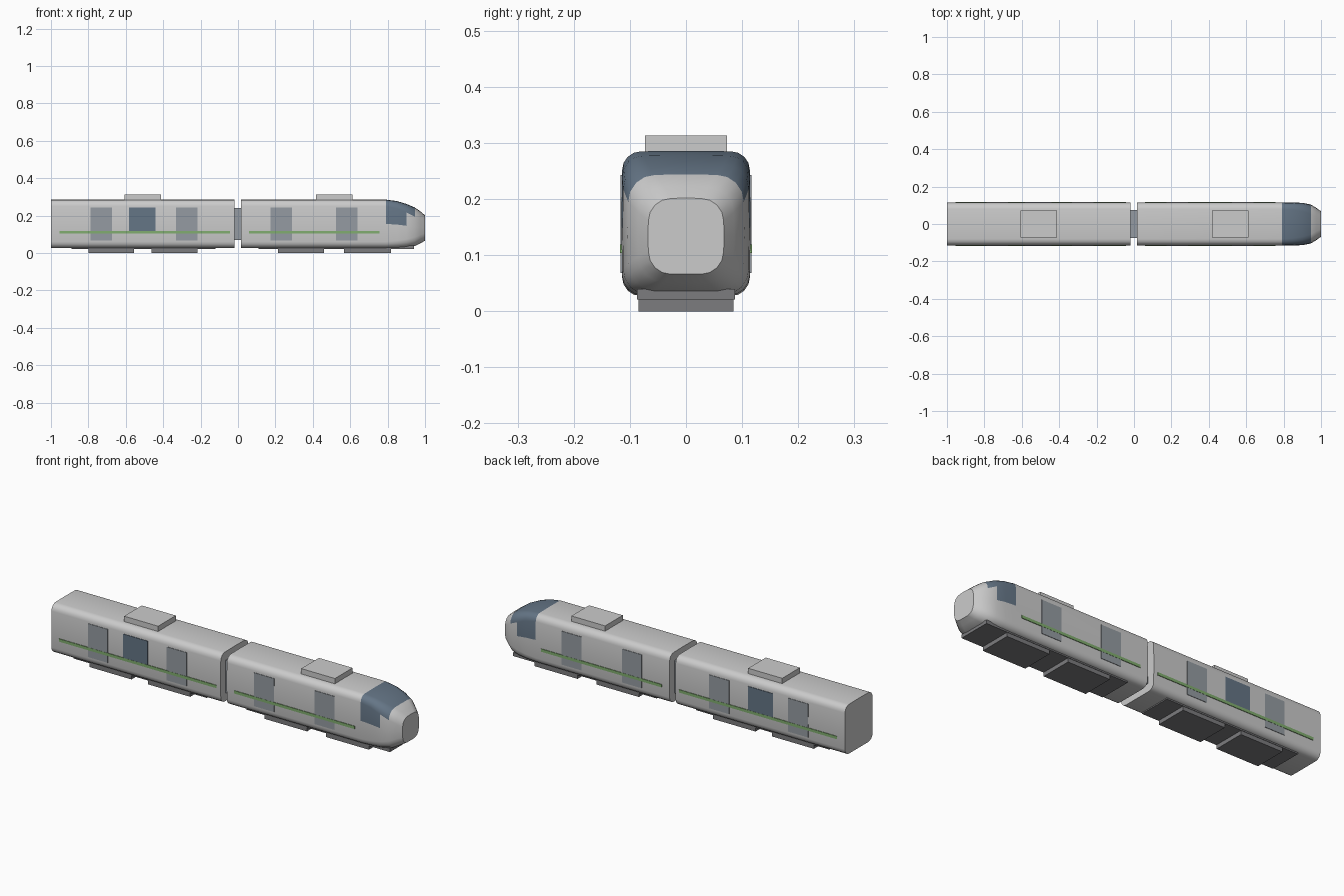
import bpy, bmesh, math

if "Cube" in bpy.data.objects:
    bpy.data.objects.remove(bpy.data.objects["Cube"])


def material(name, rgb):
    m = bpy.data.materials.new(name)
    m.diffuse_color = (*rgb, 1)
    m.use_nodes = True
    m.node_tree.nodes["Principled BSDF"].inputs["Base Color"].default_value = m.diffuse_color
    return m


SHELL = material("shell_grey", (0.62, 0.62, 0.61))
GLASS = material("dark_glass", (0.13, 0.18, 0.24))
DOOR = material("door_grey", (0.30, 0.33, 0.36))
GREEN = material("stripe_green", (0.22, 0.42, 0.16))
UNDER = material("underframe_grey", (0.20, 0.20, 0.21))


def add_object(name, bm, mats):
    bmesh.ops.recalc_face_normals(bm, faces=bm.faces)
    me = bpy.data.meshes.new(name)
    bm.to_mesh(me)
    bm.free()
    for m in mats:
        me.materials.append(m)
    ob = bpy.data.objects.new(name, me)
    bpy.context.collection.objects.link(ob)
    return ob


def box(name, x, y, z, mat):
    """Box from (min, max) ranges on each axis."""
    bm = bmesh.new()
    bmesh.ops.create_cube(bm, size=1)
    for v in bm.verts:
        v.co = [(lo + hi) / 2 + c * (hi - lo) for c, (lo, hi) in zip(v.co, (x, y, z))]
    return add_object(name, bm, [mat])


def section(hw, z0, z1, r, steps=4):
    """Rounded rectangle with a slight bulge at the side middles."""
    zm = (z0 + z1) / 2
    corners = [(hw - r, z1 - r, 0), (-hw + r, z1 - r, 90),
               (-hw + r, z0 + r, 180), (hw - r, z0 + r, 270)]
    pts = [(hw + 0.001, zm)]
    for i, (cy, cz, a0) in enumerate(corners):
        for s in range(steps + 1):
            a = math.radians(a0 + 90 * s / steps)
            pts.append((cy + r * math.cos(a), cz + r * math.sin(a)))
        if i == 0:
            pts.append((0, z1 + 0.001))
        elif i == 1:
            pts.append((-hw - 0.001, zm))
        elif i == 2:
            pts.append((0, z0))
    return pts


def loft(name, stations):
    """Skin a row of (x, half width, z0, z1, radius) sections and cap the ends."""
    bm = bmesh.new()
    rings = [[bm.verts.new((x, y, z)) for y, z in section(*s)] for x, *s in stations]
    n = len(rings[0])
    for a, b in zip(rings, rings[1:]):
        for i in range(n):
            j = (i + 1) % n
            f = bm.faces.new((a[i], a[j], b[j], b[i]))
            c = f.calc_center_median()
            # windscreen wraps the upper part of the nose
            if 0.79 < c.x < 0.955 and c.z > 0.185:
                f.material_index = 1
    bm.faces.new(rings[0])
    bm.faces.new(rings[-1])
    ob = add_object(name, bm, [SHELL, GLASS])
    bpy.ops.object.select_all(action='DESELECT')
    ob.select_set(True)
    bpy.context.view_layer.objects.active = ob
    bpy.ops.object.shade_smooth_by_angle(angle=math.radians(30))
    return ob


# Car bodies
BODY = (0.114, 0.027, 0.285, 0.034)
loft("rear_car_body", [(-1.0, *BODY), (-0.02, *BODY)])
loft("front_car_body", [
    (0.015, *BODY), (0.79, *BODY),
    (0.85, 0.114, 0.028, 0.277, 0.038),
    (0.90, 0.112, 0.030, 0.262, 0.044),
    (0.945, 0.103, 0.037, 0.243, 0.048),
    (0.975, 0.085, 0.052, 0.222, 0.046),
    (1.0, 0.067, 0.066, 0.201, 0.040)])

# Gangway joining the cars
box("gangway", (-0.03, 0.025), (-0.075, 0.075), (0.07, 0.24), DOOR)

# Side panels: doors, window and stripes on both sides
panels = [("door", x, x + 0.115, 0.068, 0.243, 0.1165, DOOR)
          for x in (-0.788, -0.331, 0.175, 0.524)]
panels += [("side_window", -0.584, -0.441, 0.106, 0.243, 0.1168, GLASS),
           ("rear_stripe", -0.955, -0.043, 0.104, 0.119, 0.1175, GREEN),
           ("front_stripe", 0.06, 0.757, 0.104, 0.119, 0.1175, GREEN)]
for name, x0, x1, z0, z1, y, mat in panels:
    box(name + "_near", (x0, x1), (-y, -0.111), (z0, z1), mat)
    box(name + "_far", (x0, x1), (0.111, y), (z0, z1), mat)

# Roof units
for x0, x1 in ((-0.608, -0.411), (0.417, 0.612)):
    box("roof_unit", (x0, x1), (-0.073, 0.073), (0.28, 0.313), SHELL)

# Underframes and bogies
for x0, x1 in ((-0.89, -0.12), (0.11, 0.94)):
    box("underframe", (x0, x1), (-0.087, 0.087), (0.021, 0.04), UNDER)
for x0, x1 in ((-0.8, -0.557), (-0.462, -0.217), (0.213, 0.459), (0.568, 0.817)):
    box("bogie", (x0, x1), (-0.085, 0.085), (0.0, 0.03), UNDER)
